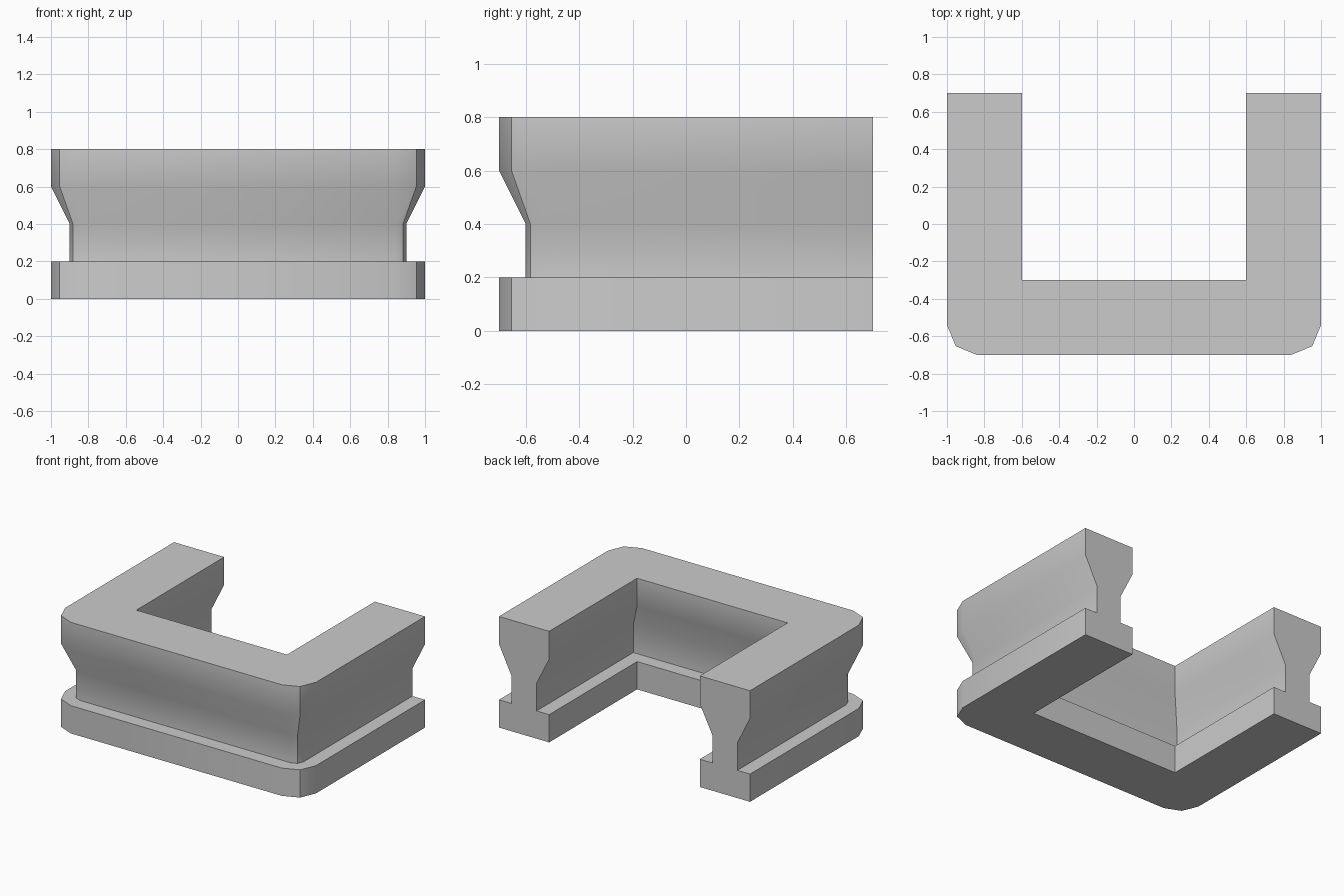
import bpy, bmesh
from math import cos, sin, radians, tan, pi

if "Cube" in bpy.data.objects:
    bpy.data.objects.remove(bpy.data.objects["Cube"])

W, D, BACK = 1.0, 0.7, 0.7      # half width, front depth, back end
THICK, RADIUS = 0.4, 0.16       # wall thickness, outer corner radius
# moulding section: (height, inset from both wall sides)
SECTION = [(0, 0), (0.2, 0), (0.2, 0.1), (0.4, 0.1), (0.6, 0), (0.8, 0)]


def outer_chain(d):
    """U-shaped outer line moved inwards by d, with two-segment corners."""
    half = [(-W + d, BACK)]
    # parallel offset of the chamfered corner
    r = RADIUS - d
    cx, cy = -W + RADIUS, -D + RADIUS
    for a in (180, 225, 270):
        half.append((cx + r * cos(radians(a)), cy + r * sin(radians(a))))
    return half + [(-x, y) for x, y in reversed(half)]


def inner_chain(d):
    """U-shaped inner line with sharp corners, moved into the wall by d."""
    x, y = W - THICK + d, -D + THICK - d
    return [(-x, BACK), (-x, y), (x, y), (x, BACK)]


bm = bmesh.new()


def sheet(chain):
    """Stack one chain over the section and skin it."""
    rows = [[bm.verts.new((x, y, z)) for x, y in chain(d)] for z, d in SECTION]
    for low, high in zip(rows, rows[1:]):
        for i in range(len(low) - 1):
            bm.faces.new((low[i], low[i + 1], high[i + 1], high[i]))
    return rows


outer, inner = sheet(outer_chain), sheet(inner_chain)

# flat top, underside and the two open ends
for k in (0, -1):
    bm.faces.new(outer[k] + inner[k][::-1])
    bm.faces.new([r[k] for r in outer] + [r[k] for r in reversed(inner)])
bmesh.ops.recalc_face_normals(bm, faces=bm.faces)

mesh = bpy.data.meshes.new("moulded_surround")
bm.to_mesh(mesh)
bm.free()
obj = bpy.data.objects.new("moulded_surround", mesh)
bpy.context.collection.objects.link(obj)
bpy.context.view_layer.objects.active = obj
obj.select_set(True)
bpy.ops.object.shade_smooth_by_angle(angle=radians(30))
